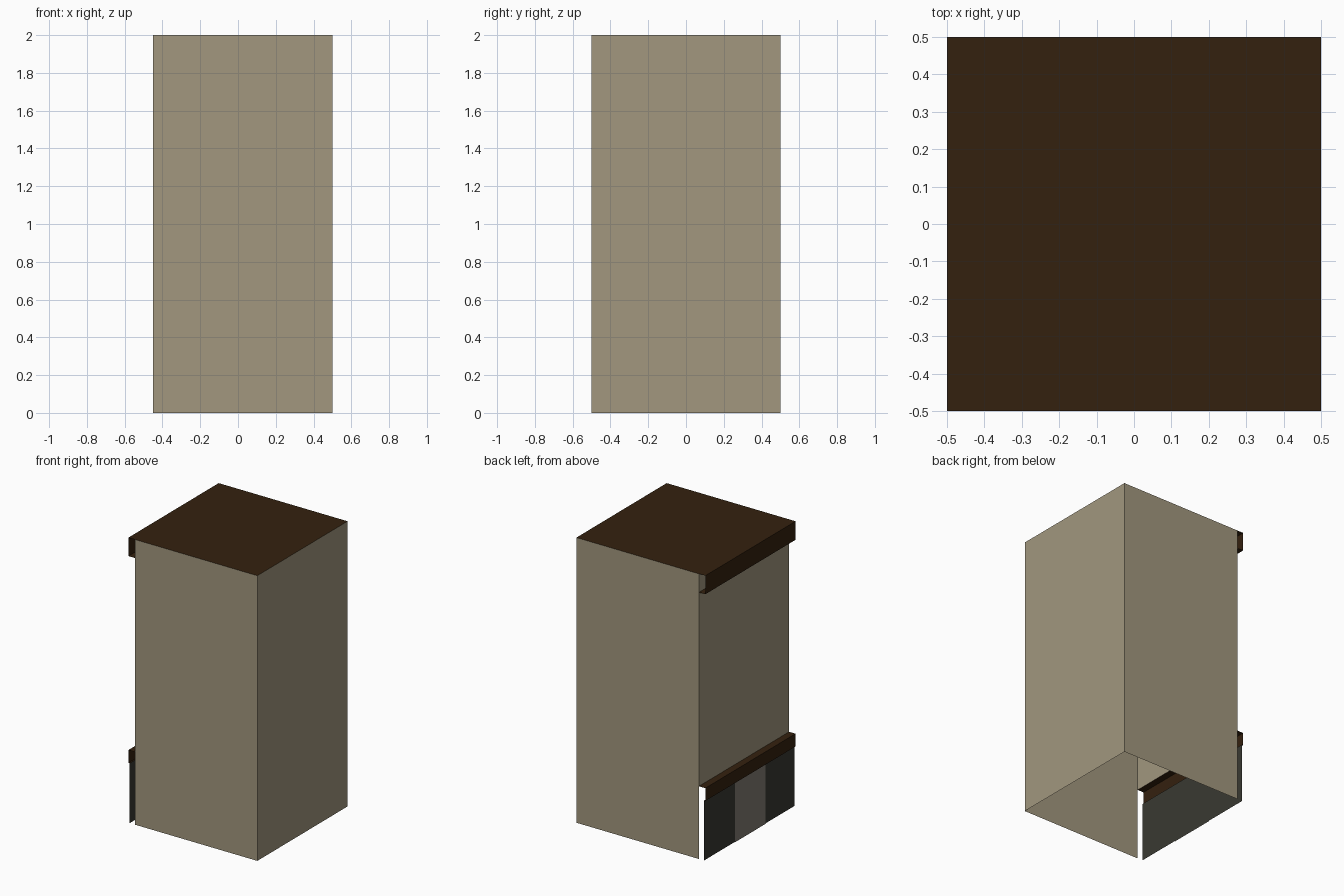
import bpy

cube = bpy.data.objects.get("Cube")
if cube:
    bpy.data.objects.remove(cube, do_unlink=True)


def material(name, r, g, b):
    m = bpy.data.materials.new(name)
    m.use_nodes = True
    m.diffuse_color = (r, g, b, 1)
    m.node_tree.nodes["Principled BSDF"].inputs["Base Color"].default_value = (r, g, b, 1)
    return m


tan = material("tan plaster", 0.36, 0.31, 0.21)
brown = material("dark brown trim", 0.034, 0.015, 0.0045)
dark = material("dark shopfront", 0.041, 0.041, 0.031)
grey = material("grey door", 0.22, 0.20, 0.17)

LEFT, RIGHT, FRONT, BACK, TOP = 0.5, -0.45, -0.5, 0.5, 2.0
EDGE, SHOP = -0.5, -0.49            # trim face and shopfront plane
LEDGE_TOP, LEDGE_BOTTOM, CORNICE_BOTTOM = 0.51, 0.42, 1.87


def sheet(name, path, sweep, mat):
    """Sweep an open path of points along a vector into a strip of quads."""
    n = len(path)
    verts = list(path) + [tuple(p + s for p, s in zip(pt, sweep)) for pt in path]
    faces = [(i, i + 1, n + i + 1, n + i) for i in range(n - 1)]
    mesh = bpy.data.meshes.new(name)
    mesh.from_pydata(verts, [], faces)
    mesh.materials.append(mat)
    ob = bpy.data.objects.new(name, mesh)
    bpy.context.collection.objects.link(ob)
    return ob


def street_strip(name, profile, mat, y0=FRONT, y1=BACK):
    """Sweep an x-z profile along the street side."""
    return sheet(name, [(x, y1, z) for x, z in profile], (0, y0 - y1, 0), mat)


# Three plain walls wrapped round the open-bottomed building
sheet("outer_walls", [(RIGHT, FRONT, 0), (LEFT, FRONT, 0), (LEFT, BACK, 0), (RIGHT, BACK, 0)],
      (0, 0, TOP), tan)

# Upper wall over the street side
street_strip("upper_wall", [(RIGHT, TOP), (RIGHT, LEDGE_TOP)], tan)

# Roof folded down into the overhanging cornice
street_strip("roof_and_cornice",
             [(LEFT, TOP), (EDGE, TOP), (EDGE, CORNICE_BOTTOM), (RIGHT, CORNICE_BOTTOM)], brown)

# Ledge above the shopfront
street_strip("shop_ledge",
             [(RIGHT, LEDGE_TOP), (EDGE, LEDGE_TOP), (EDGE, LEDGE_BOTTOM), (SHOP, LEDGE_BOTTOM)],
             brown)

# Shopfront and its central door
street_strip("shopfront", [(SHOP, LEDGE_BOTTOM), (SHOP, 0)], dark)
street_strip("door", [(SHOP - 0.004, LEDGE_BOTTOM), (SHOP - 0.004, 0)], grey, -0.175, 0.165)
